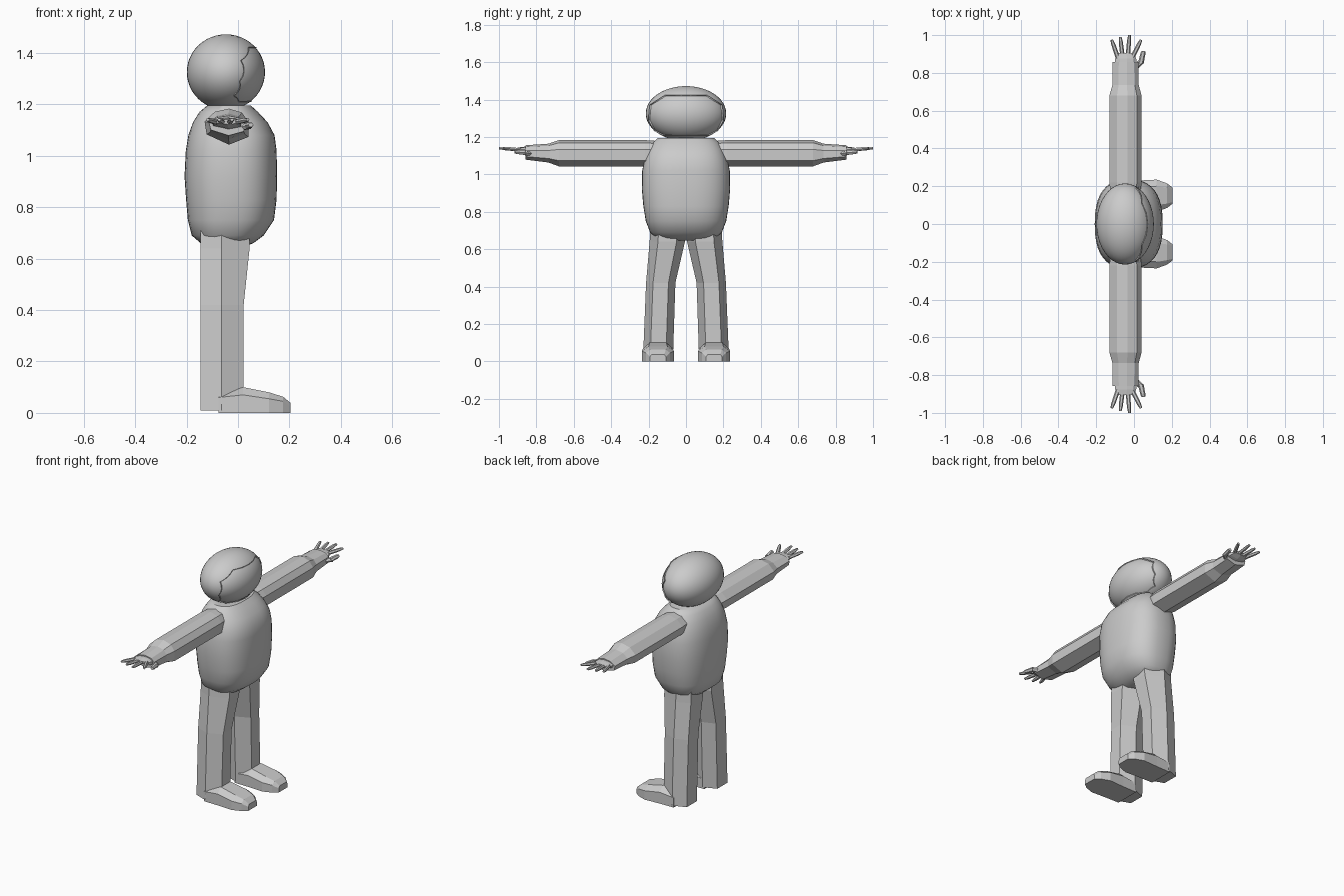
import bpy, bmesh, math
from mathutils import Vector

if "Cube" in bpy.data.objects:
    bpy.data.objects.remove(bpy.data.objects["Cube"])


def finish(bm, name, smooth=None):
    bmesh.ops.recalc_face_normals(bm, faces=bm.faces)
    me = bpy.data.meshes.new(name)
    bm.to_mesh(me)
    bm.free()
    ob = bpy.data.objects.new(name, me)
    bpy.context.collection.objects.link(ob)
    if smooth:
        bpy.ops.object.select_all(action='DESELECT')
        bpy.context.view_layer.objects.active = ob
        ob.select_set(True)
        bpy.ops.object.shade_smooth_by_angle(angle=math.radians(smooth))
    return ob


def add_loft(bm, rings):
    vs = [[bm.verts.new(p) for p in r] for r in rings]
    n = len(vs[0])
    for a, b in zip(vs, vs[1:]):
        for i in range(n):
            j = (i + 1) % n
            bm.faces.new((a[i], a[j], b[j], b[i]))
    bm.faces.new(vs[0])
    bm.faces.new(vs[-1])


def loft(name, rings, smooth=None):
    bm = bmesh.new()
    add_loft(bm, rings)
    return finish(bm, name, smooth)


def superellipse(x0, x1, hy, z, n=2.5, count=40):
    cx, rx = (x0 + x1) / 2, (x1 - x0) / 2
    out = []
    for i in range(count):
        a = 2 * math.pi * i / count
        c, s = math.cos(a), math.sin(a)
        out.append((cx + rx * math.copysign(abs(c) ** (2 / n), c),
                    hy * math.copysign(abs(s) ** (2 / n), s), z))
    return out


# torso: rounded suit body (z, back x, front x, half width)
torso = [(0.645, -0.10, 0.02, 0.09), (0.66, -0.145, 0.06, 0.16), (0.69, -0.18, 0.10, 0.192),
         (0.75, -0.195, 0.14, 0.215), (0.83, -0.202, 0.15, 0.228), (0.92, -0.208, 0.152, 0.236),
         (1.02, -0.203, 0.15, 0.234), (1.08, -0.193, 0.142, 0.222), (1.13, -0.175, 0.115, 0.202),
         (1.17, -0.15, 0.078, 0.178), (1.195, -0.12, 0.05, 0.15)]
loft("torso", [superellipse(a, b, w, z) for z, a, b, w in torso], 40)

# head
HC, HR = Vector((-0.047, 0, 1.325)), Vector((0.152, 0.215, 0.147))
bm = bmesh.new()
bmesh.ops.create_uvsphere(bm, u_segments=40, v_segments=24, radius=1)
for v in bm.verts:
    v.co = HC + v.co * HR
finish(bm, "head", 40)

# visor rim: octagon projected on the head surface, as a thin raised band
octagon = [(0.11, 1.42), (0.188, 1.37), (0.195, 1.29), (0.165, 1.235), (0.12, 1.212)]
octagon += [(-y, z) for y, z in reversed(octagon)]
path = []
for (y0, z0), (y1, z1) in zip(octagon, octagon[1:] + octagon[:1]):
    for k in range(4):
        t = k / 4
        v, w = (y0 + (y1 - y0) * t) / HR.y, (z0 + (z1 - z0) * t - HC.z) / HR.z
        path.append(Vector((math.sqrt(max(0.02, 1 - v * v - w * w)), v, w)))
bm = bmesh.new()
rows = []
for p in path:
    inner = Vector((p.x, p.y * 0.965, p.z * 0.965))
    rows.append([bm.verts.new(HC + q * HR * s)
                 for q, s in ((p, 0.97), (p, 1.035), (inner, 1.03), (inner, 0.95))])
for i, a in enumerate(rows):
    b = rows[(i + 1) % len(rows)]
    for k in range(4):
        bm.faces.new((a[k], a[(k + 1) % 4], b[(k + 1) % 4], b[k]))
finish(bm, "visor_rim")

ARM = [(0.04, 1.07), (0.04, 1.13), (0.015, 1.165), (-0.035, 1.18),
       (-0.09, 1.168), (-0.13, 1.13), (-0.122, 1.08), (-0.035, 1.04)]


def arm_ring(y, sx, sz, zc=1.115):
    return [(-0.043 + (x + 0.043) * sx, y, zc + (z - 1.112) * sz) for x, z in ARM]


def add_finger(bm, a, b, r0, r1):
    a, b = Vector(a), Vector(b)
    d = (b - a).normalized()
    u = d.cross(Vector((0, 0, 1))).normalized()
    w = u.cross(d)
    rings = []
    for t, r in ((0, r0), (0.75, r0 * 0.9), (1, r1)):
        c = a.lerp(b, t)
        rings.append([c + u * r * math.cos(k * math.pi / 3) + w * r * 0.9 * math.sin(k * math.pi / 3)
                      for k in range(6)])
    add_loft(bm, rings)


LEG = [(0.02, -0.042), (0.02, 0.042), (-0.065, 0.08), (-0.145, 0.05), (-0.145, -0.05), (-0.065, -0.08)]


def leg_ring(z, yc, wy, front):
    return [((front if x > 0 else x), yc + y * wy, z) for x, y in LEG]


def side(p, s):
    return (p[0], p[1] * s, p[2])


for label, s in (("left", 1), ("right", -1)):
    # sleeve and cuff
    rings = [arm_ring(0.12, 0.9, 0.9), arm_ring(0.22, 1, 1), arm_ring(0.68, 1, 1),
             arm_ring(0.735, 0.82, 0.72), arm_ring(0.857, 0.8, 0.55, 1.118)]
    loft(label + "_arm", [[side(p, s) for p in r] for r in rings])

    # hand with four fingers and a thumb
    bm = bmesh.new()
    rings = [arm_ring(0.84, 0.68, 0.35, 1.125), arm_ring(0.875, 0.66, 0.28, 1.128),
             arm_ring(0.905, 0.5, 0.14, 1.132)]
    add_loft(bm, [[side(p, s) for p in r] for r in rings])
    for x0, x1, tip in ((-0.085, -0.118, 0.975), (-0.06, -0.073, 0.99),
                        (-0.033, -0.024, 1.0), (-0.01, 0.038, 0.975)):
        add_finger(bm, (x0, 0.88 * s, 1.13), (x1, tip * s, 1.14), 0.012, 0.007)
    add_finger(bm, (0.005, 0.83 * s, 1.11), (0.045, 0.865 * s, 1.115), 0.016, 0.014)
    add_finger(bm, (0.036, 0.85 * s, 1.115), (0.05, 0.915 * s, 1.12), 0.015, 0.01)
    finish(bm, label + "_hand")

    # leg
    rings = [leg_ring(0.72, 0.097, 1.15, 0.045), leg_ring(0.64, 0.1, 1.18, 0.045),
             leg_ring(0.42, 0.135, 0.98, 0.022), leg_ring(0.01, 0.15, 1.0, 0.02)]
    loft(label + "_leg", [[side(p, s) for p in r] for r in rings])

    # boot (x, half width, top half width, shoulder height, top height)
    boot = [(-0.075, 0.078, 0.04, 0.06, 0.07), (0.02, 0.08, 0.045, 0.07, 0.10),
            (0.12, 0.085, 0.05, 0.055, 0.08), (0.175, 0.065, 0.042, 0.045, 0.063),
            (0.205, 0.042, 0.034, 0.025, 0.038)]
    rings = []
    for x, w, tw, h, top in boot:
        half = [(w, 0), (w, h), (tw, top)]
        sec = half + [(-y, z) for y, z in reversed(half)]
        rings.append([(x, (0.15 + y) * s, z) for y, z in sec])
    loft(label + "_boot", rings)
